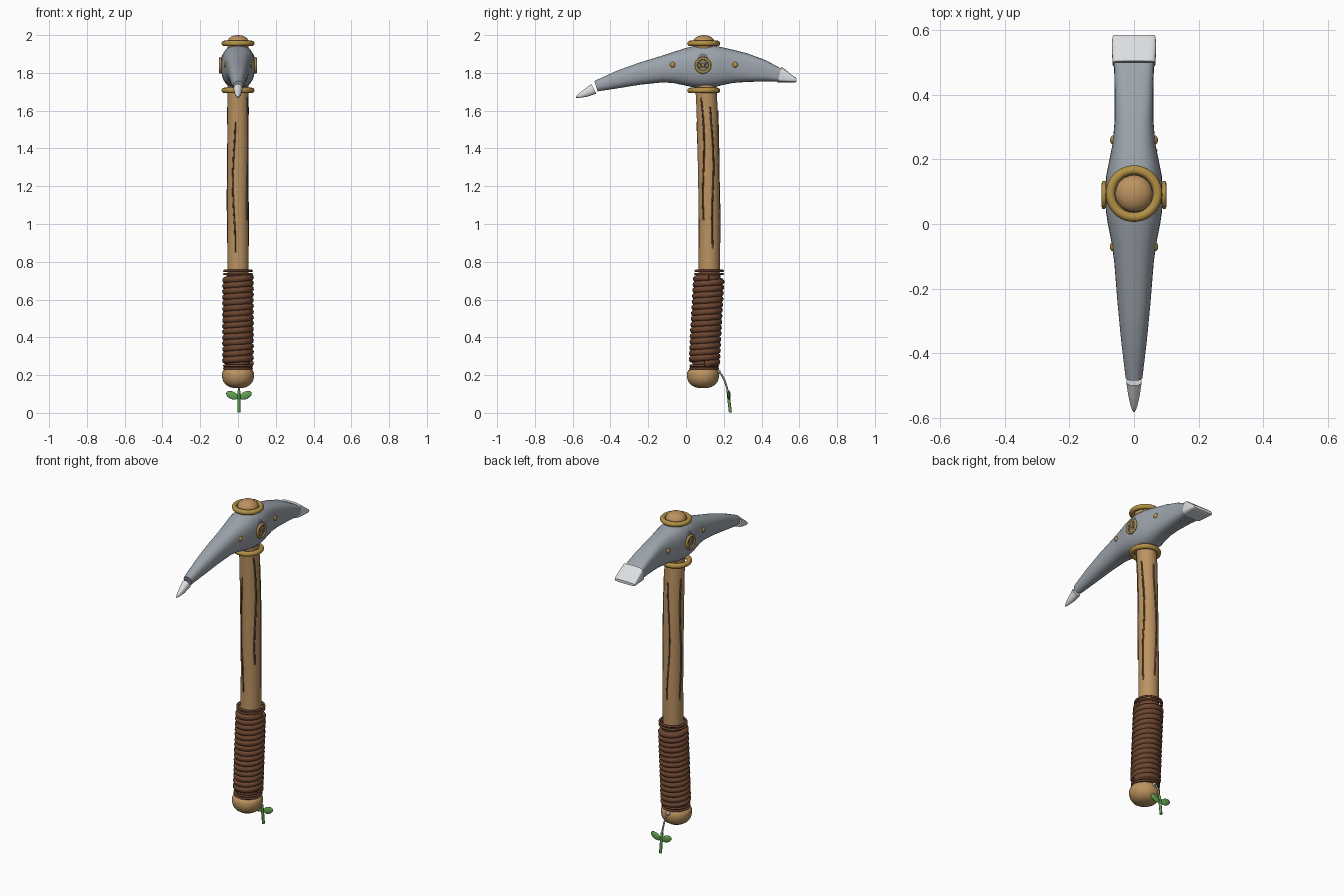
import bpy, bmesh, math
from mathutils import Vector

if "Cube" in bpy.data.objects:
    bpy.data.objects.remove(bpy.data.objects["Cube"])

CY = 0.094  # handle axis position in y


def mat(name, r, g, b):
    m = bpy.data.materials.new(name)
    m.diffuse_color = (r, g, b, 1)
    m.use_nodes = True
    m.node_tree.nodes["Principled BSDF"].inputs["Base Color"].default_value = m.diffuse_color
    return m


WOOD = mat("wood", 0.50, 0.29, 0.12)
GRAIN = mat("grain", 0.13, 0.07, 0.035)
LEATHER = mat("leather", 0.15, 0.06, 0.03)
STEEL = mat("steel", 0.33, 0.37, 0.41)
EDGE = mat("bright_steel", 0.72, 0.74, 0.76)
DARK = mat("dark_steel", 0.16, 0.18, 0.20)
BRASS = mat("brass", 0.45, 0.28, 0.06)
CORD = mat("cord", 0.42, 0.38, 0.32)
GREEN = mat("green", 0.12, 0.36, 0.08)


def finish(o, name, m, angle=40):
    o.name = name
    o.data.materials.clear()
    o.data.materials.append(m)
    bpy.ops.object.select_all(action='DESELECT')
    o.select_set(True)
    bpy.context.view_layer.objects.active = o
    bpy.ops.object.shade_smooth_by_angle(angle=math.radians(angle))
    return o


def loft(name, rings, m, angle=40):
    bm = bmesh.new()
    vs = [[bm.verts.new(p) for p in r] for r in rings]
    n = len(vs[0])
    for a, b in zip(vs, vs[1:]):
        for i in range(n):
            bm.faces.new((a[i], a[(i + 1) % n], b[(i + 1) % n], b[i]))
    bm.faces.new(vs[0])
    bm.faces.new(vs[-1])
    bmesh.ops.recalc_face_normals(bm, faces=bm.faces)
    me = bpy.data.meshes.new(name)
    bm.to_mesh(me)
    bm.free()
    o = bpy.data.objects.new(name, me)
    bpy.context.collection.objects.link(o)
    return finish(o, name, m, angle)


def head_ring(y, top, bot, hx, power=2.5, tilt=0.0, n=32):
    # superellipse cross-section across the head
    zc, hz, pts = (top + bot) / 2, (top - bot) / 2, []
    for i in range(n):
        c, s = math.cos(math.tau * i / n), math.sin(math.tau * i / n)
        x = hx * math.copysign(abs(c) ** (2 / power), c)
        z = hz * math.copysign(abs(s) ** (2 / power), s)
        pts.append((x, y + tilt * z, zc + z))
    return pts


def round_ring(y, z, r, n=32):
    return [(r * math.cos(math.tau * i / n), y + r * math.sin(math.tau * i / n), z) for i in range(n)]


def tube(name, pts, r, m, res=2, smooth=True):
    cu = bpy.data.curves.new(name, 'CURVE')
    cu.dimensions = '3D'
    cu.bevel_depth, cu.bevel_resolution, cu.use_fill_caps = r, res, True
    sp = cu.splines.new('POLY')
    sp.points.add(len(pts) - 1)
    for p, q in zip(sp.points, pts):
        p.co = (*q, 1)
    o = bpy.data.objects.new(name, cu)
    bpy.context.collection.objects.link(o)
    bpy.ops.object.select_all(action='DESELECT')
    o.select_set(True)
    bpy.context.view_layer.objects.active = o
    bpy.ops.object.convert(target='MESH')
    return finish(bpy.context.object, name, m, 60)


def torus(name, loc, R, r, m, rot=(0, 0, 0)):
    bpy.ops.mesh.primitive_torus_add(location=loc, rotation=rot, major_radius=R, minor_radius=r,
                                     major_segments=40, minor_segments=12)
    return finish(bpy.context.object, name, m, 60)


def ball(name, loc, scale, m, rot=(0, 0, 0)):
    bpy.ops.mesh.primitive_uv_sphere_add(segments=24, ring_count=14, radius=1, location=loc, rotation=rot)
    bpy.context.object.scale = scale
    return finish(bpy.context.object, name, m, 60)


# handle: gently bowed shaft
BOW = [(0.2, 0.094), (0.45, 0.106), (0.75, 0.123), (1.0, 0.124), (1.3, 0.119), (1.6, 0.112), (1.75, 0.104), (1.96, CY)]


def axis_y(z):
    for (z0, y0), (z1, y1) in zip(BOW, BOW[1:]):
        if z <= z1:
            return y0 + (y1 - y0) * (z - z0) / (z1 - z0)
    return CY


loft("handle", [round_ring(y, z, 0.056) for z, y in BOW], WOOD)
ball("handle_top", (0, CY, 1.96), (0.058, 0.058, 0.04), WOOD)

# pommel: rounded knob with a flat top
prof = [(0.02, 0.131), (0.045, 0.137), (0.066, 0.15), (0.08, 0.17), (0.085, 0.192),
        (0.084, 0.212), (0.078, 0.226), (0.066, 0.232)]
loft("pommel", [round_ring(0.09, z, r) for r, z in prof], WOOD, 50)

# wood grain lines
for k, (deg, z0, z1) in enumerate([(-112, 0.85, 1.54), (-28, 1.02, 1.67), (22, 0.87, 1.62),
                                   (95, 0.9, 1.6), (168, 0.9, 1.62)]):
    pts = []
    for i in range(41):
        z = z0 + (z1 - z0) * i / 40
        a = math.radians(deg) + 0.13 * math.sin(z * 9 + k)
        pts.append((0.055 * math.cos(a), axis_y(z) + 0.055 * math.sin(a), z))
    tube(f"grain_{k}", pts, 0.005, GRAIN, 1)

# leather grip: helical wrap with thin end bands
turns, steps = 15, 28
pts = []
for i in range(turns * steps + 1):
    z = 0.262 + 0.455 * i / (turns * steps)
    a = math.tau * i / steps
    pts.append((0.066 * math.cos(a), axis_y(z) + 0.066 * math.sin(a), z))
tube("grip_wrap", pts, 0.0185, LEATHER)
loft("grip_core", [round_ring(axis_y(z), z, 0.062) for z in (0.23, 0.45, 0.735)], LEATHER)
for z in (0.236, 0.25, 0.735, 0.752):
    torus("grip_band", (0, axis_y(z), z), 0.073, 0.006, LEATHER)

# pick head
head = [(-0.477, 1.757, 1.702, 0.026, 2.2, -0.3), (-0.36, 1.81, 1.72, 0.040, 2.3, -0.2),
        (-0.245, 1.853, 1.738, 0.051, 2.4, -0.1), (-0.12, 1.893, 1.75, 0.061, 2.5),
        (-0.06, 1.913, 1.745, 0.069, 2.5), (0.0, 1.932, 1.732, 0.081, 2.5),
        (0.04, 1.942, 1.724, 0.087, 2.5), (0.094, 1.948, 1.72, 0.089, 2.5),
        (0.15, 1.944, 1.724, 0.086, 2.5), (0.19, 1.936, 1.735, 0.078, 2.6),
        (0.25, 1.922, 1.747, 0.066, 2.8), (0.32, 1.905, 1.752, 0.060, 3.0),
        (0.42, 1.868, 1.755, 0.060, 3.5), (0.50, 1.825, 1.755, 0.062, 4.0)]
loft("pick_head", [head_ring(*s) for s in head], STEEL)

# bright point, separated from the pick by a small gap
tip = [(-0.488, 1.741, 1.690, 0.024, 2.2, -0.5), (-0.53, 1.714, 1.674, 0.018, 2.2, -0.4),
       (-0.565, 1.691, 1.668, 0.010, 2, -0.2), (-0.582, 1.676, 1.668, 0.003, 2)]
loft("pick_point", [head_ring(*s) for s in tip], EDGE, 50)

# bright chisel edge
blade = [(0.495, 1.833, 1.75, 0.066, 5, 0.25), (0.525, 1.814, 1.75, 0.068, 5, 0.15),
         (0.56, 1.79, 1.75, 0.068, 5), (0.578, 1.778, 1.75, 0.067, 4), (0.585, 1.77, 1.754, 0.064, 4)]
loft("chisel_edge", [head_ring(*s) for s in blade], EDGE)

# brass collars above and below the head
for name, z in (("upper_collar", 1.956), ("lower_collar", 1.707)):
    torus(name, (0, CY, z), 0.073, 0.0145, BRASS)

# side medallions and rivets
for side in (-1, 1):
    ball("medallion_boss", (side * 0.072, 0.09, 1.84), (0.02, 0.05, 0.066), DARK)
    torus("medallion_ring", (side * 0.093, 0.09, 1.84), 0.037, 0.007, BRASS, (0, math.pi / 2, 0))
    bpy.ops.mesh.primitive_cylinder_add(vertices=32, radius=0.036, depth=0.02,
                                        location=(side * 0.084, 0.09, 1.84), rotation=(0, math.pi / 2, 0))
    finish(bpy.context.object, "medallion_plate", DARK)
    for k in range(3):
        a = math.pi * k / 3 + math.pi / 6
        d = Vector((0, math.cos(a), math.sin(a))) * 0.034
        c = Vector((side * 0.094, 0.09, 1.84))
        tube("medallion_spoke", [c - d, c + d], 0.003, BRASS, 1)
    ball("medallion_stud", (side * 0.095, 0.09, 1.84), (0.006, 0.009, 0.009), BRASS)
    for y, x in ((-0.07, 0.064), (0.26, 0.063)):
        ball("rivet", (side * x, y, 1.843), (0.011, 0.015, 0.015), BRASS)

# cord hanging from the pommel
ball("cord_knot", (0, 0.17, 0.217), (0.013, 0.013, 0.013), CORD)
tube("cord", [(0, 0.165, 0.22), (0, 0.187, 0.205), (0.002, 0.203, 0.175), (0.004, 0.215, 0.14),
              (0.005, 0.224, 0.1)], 0.005, CORD)

# sprout charm: stem and two leaves
tube("sprout_stem", [(0.004, 0.222, 0.118), (0.005, 0.228, 0.06), (0.005, 0.235, 0.002)], 0.008, GREEN)
for side in (-1, 1):
    ball("sprout_leaf", (0.005 + side * 0.036, 0.228, 0.093), (0.034, 0.008, 0.02), GREEN,
         (0, -side * math.radians(25), 0))
